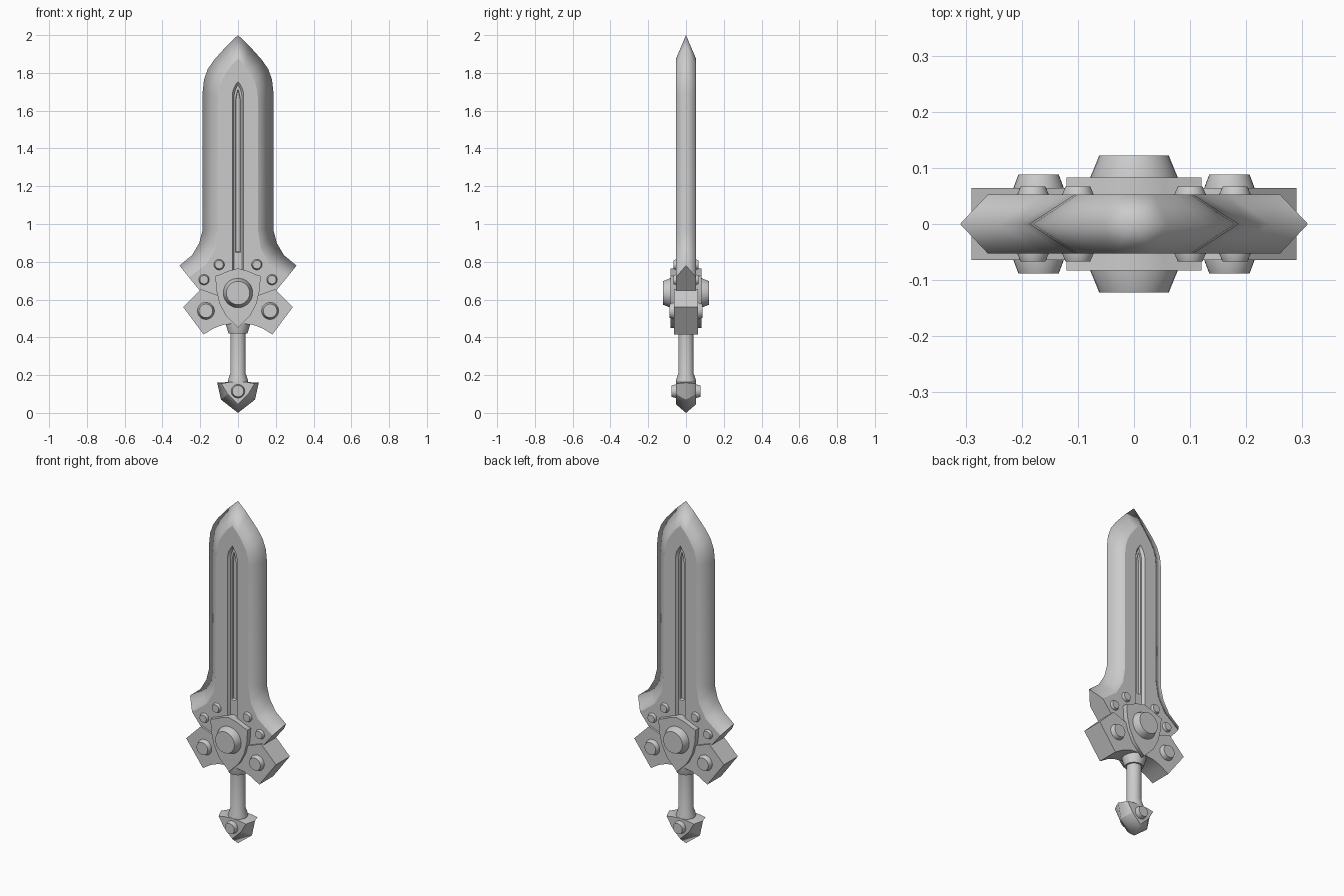
import bpy, bmesh
from math import radians, pi
from mathutils import Matrix, Vector

if "Cube" in bpy.data.objects:
    bpy.data.objects.remove(bpy.data.objects["Cube"])


def finish(name, bm, mirror=(False, False)):
    me = bpy.data.meshes.new(name)
    bm.to_mesh(me)
    bm.free()
    me.shade_smooth()
    me.set_sharp_from_angle(angle=radians(25))
    ob = bpy.data.objects.new(name, me)
    bpy.context.collection.objects.link(ob)
    if any(mirror):
        mod = ob.modifiers.new("mirror", 'MIRROR')
        mod.use_axis = (mirror[0], mirror[1], False)
    return ob


def shell(name, rows):
    """Right front quarter from stacked half outlines (depth, points), mirrored in x and y."""
    bm = bmesh.new()
    rings = [[bm.verts.new((x, -d, z)) for x, z in pts] for d, pts in rows]
    for a, b in zip(rings, rings[1:]):
        for i in range(len(a) - 1):
            bm.faces.new((a[i], a[i + 1], b[i + 1], b[i]))
    cap = bm.faces.new(rings[-1])
    cap.normal_update()
    if cap.normal.y > 0:
        bmesh.ops.reverse_faces(bm, faces=bm.faces[:])
    return finish(name, bm, (True, True))


def lathe(name, profile, matrix=Matrix(), mirror=(False, False), steps=32):
    """Turned part from (radius, height) points."""
    bm = bmesh.new()
    vs = [bm.verts.new((r, 0, h)) for r, h in profile]
    es = [bm.edges.new(p) for p in zip(vs, vs[1:])]
    bmesh.ops.spin(bm, geom=vs + es, cent=(0, 0, 0), axis=(0, 0, 1),
                   angle=2 * pi, steps=steps, use_duplicate=False)
    bmesh.ops.remove_doubles(bm, verts=bm.verts[:], dist=1e-5)
    bmesh.ops.recalc_face_normals(bm, faces=bm.faces[:])
    bm.transform(matrix)
    return finish(name, bm, mirror)


def stud(name, x, z, base, top, r0, r1):
    """Tapered round stud on the front, mirrored to the back (and the other side)."""
    m = Matrix.Translation((x, 0, z)) @ Matrix.Rotation(radians(90), 4, 'X')
    lathe(name, [(0, base - .01), (r0, base - .01), (r0, base), (r1, top), (0, top)],
          m, (x > 0, True))


def groove(w, top, bottom):
    return ([(0, top), (w * .45, top - .02), (w * .8, top - .04), (w, top - .065)]
            + [(w, z) for z in (1.67, 1.63, .97, .93, .90, .87)]
            + [(w, bottom), (0, bottom)])


# Blade: sharp edge, flat face, stepped central groove
edge = [(0, 2), (.06, 1.943), (.127, 1.868), (.16, 1.82), (.18, 1.765), (.187, 1.70),
        (.187, .97), (.205, .90), (.243, .835), (.31, .78), (.18, .62), (0, .60)]
face = [(0, 1.875), (.035, 1.84), (.07, 1.79), (.088, 1.755), (.10, 1.715), (.105, 1.67),
        (.105, .97), (.12, .87), (.165, .79), (.26, .718), (.18, .62), (0, .60)]
shell("blade", [(0, edge), (.053, face), (.053, groove(.03, 1.755, .62)),
                (.038, groove(.021, 1.74, .64)), (.038, groove(.013, 1.715, .85)),
                (.026, groove(.011, 1.71, .855))])

# Crossguard wings
wing = [(0, .64), (.10, .62), (.195, .655), (.29, .56), (.182, .415),
        (.13, .447), (.08, .466), (0, .475)]
shell("crossguard", [(0, wing), (.064, wing)])

# Central shield plate
plate = [(0, .765), (.05, .752), (.10, .73), (.12, .725), (.115, .65),
         (.098, .58), (.065, .515), (0, .45)]
shell("shield_plate", [(0, plate), (.083, plate)])

# Studs
stud("centre_boss", 0, .635, .083, .122, .078, .062)
stud("wing_stud", .17, .54, .064, .088, .045, .036)
stud("upper_blade_stud", .10, .785, .053, .067, .028, .022)
stud("lower_blade_stud", .18, .705, .053, .067, .028, .022)
stud("pommel_stud", 0, .115, .053, .078, .036, .030)

# Grip with collar and flared foot
lathe("grip", [(0, .49), (.065, .49), (.065, .47), (.05, .42), (.04, .42), (.04, .21),
               (.052, .175), (.052, .15), (0, .15)])

# Pommel
outer = [(0, .165), (.055, .163), (.11, .16), (.09, .07), (0, 0)]
inner = [(0, .165), (.05, .162), (.088, .155), (.055, .10), (0, .045)]
shell("pommel", [(0, outer), (.053, inner)])
